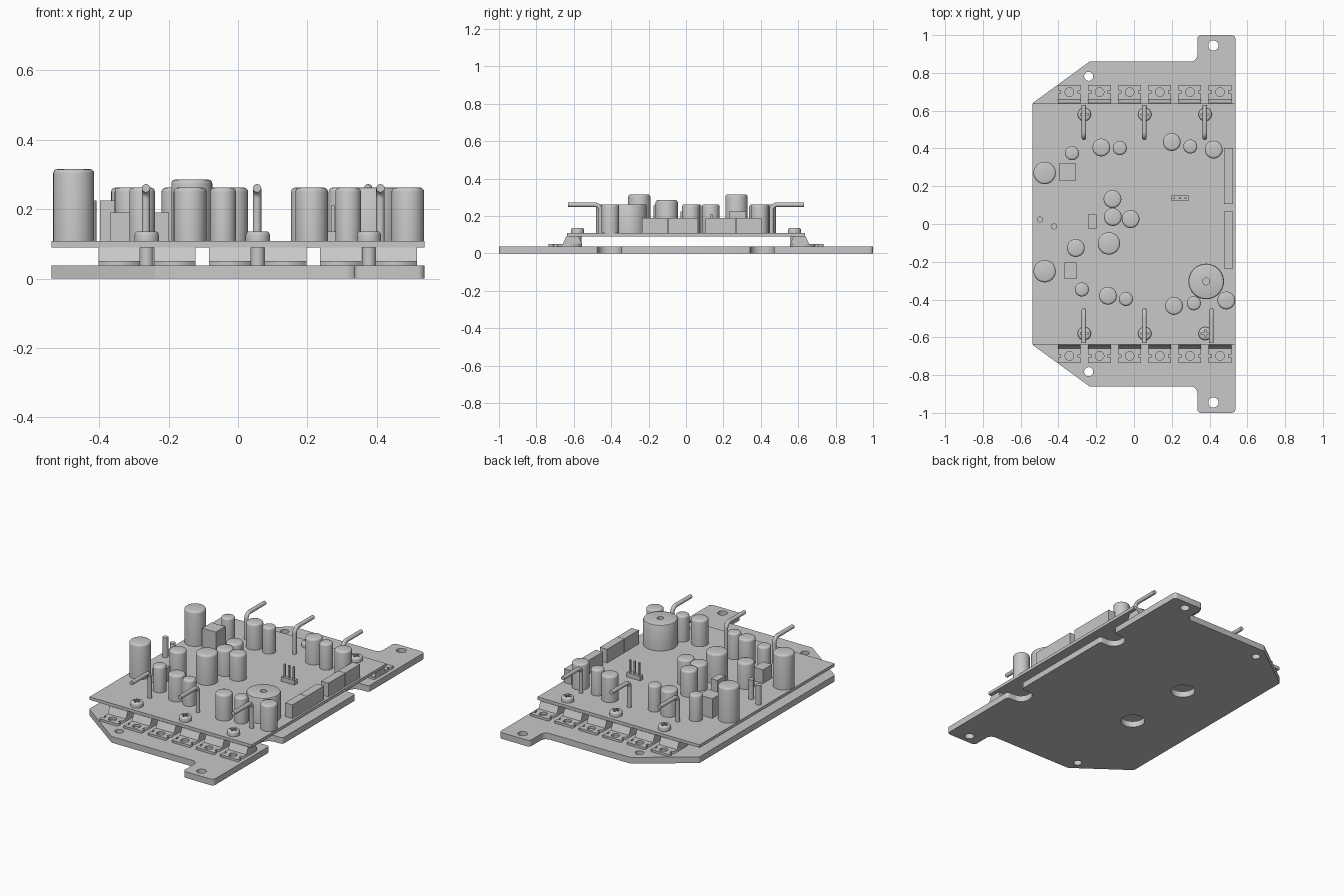
import bpy, bmesh, math
from mathutils import Vector, Matrix

cube = bpy.data.objects.get("Cube")
if cube:
    bpy.data.objects.remove(cube)

gray = bpy.data.materials.new("plain_gray")
gray.use_nodes = True
gray.diffuse_color = (0.58, 0.58, 0.58, 1)
gray.node_tree.nodes["Principled BSDF"].inputs["Base Color"].default_value = (0.58, 0.58, 0.58, 1)

PLATE, BOARD_LOW, BOARD = 0.037, 0.09, 0.108


def add(name, mesh, loc=(0, 0, 0), smooth=True):
    ob = bpy.data.objects.new(name, mesh)
    ob.location = loc
    bpy.context.collection.objects.link(ob)
    if not mesh.materials:
        mesh.materials.append(gray)
    if smooth:
        bpy.ops.object.select_all(action='DESELECT')
        ob.select_set(True)
        bpy.context.view_layer.objects.active = ob
        bpy.ops.object.shade_smooth_by_angle(angle=math.radians(35))
    return ob


def to_mesh(bm):
    bmesh.ops.recalc_face_normals(bm, faces=bm.faces)
    me = bpy.data.meshes.new("part")
    bm.to_mesh(me)
    bm.free()
    return me


def box(name, x, y, z):
    bm = bmesh.new()
    bmesh.ops.create_cube(bm, size=1)
    for v in bm.verts:
        v.co = [(a + b) / 2 + c * (b - a) for (a, b), c in zip((x, y, z), v.co)]
    return add(name, to_mesh(bm), smooth=False)


def lathe(name, profile, loc=(0, 0, 0), steps=32):
    bm = bmesh.new()
    vs = [bm.verts.new((r, 0, z)) for r, z in profile]
    edges = [bm.edges.new(p) for p in zip(vs, vs[1:])]
    bmesh.ops.spin(bm, geom=vs + edges, axis=(0, 0, 1), cent=(0, 0, 0),
                   angle=math.tau, steps=steps, use_duplicate=False)
    bmesh.ops.remove_doubles(bm, verts=bm.verts, dist=0.0002)
    return add(name, to_mesh(bm), loc)


def rod(name, x, y, r, low, high, edge=0.0):
    # Upright cylinder, optionally with a rounded top rim
    top = [(r, high)]
    if edge:
        top = [(r - edge * (1 - math.cos(a)), high - edge * (1 - math.sin(a)))
               for a in (0, math.pi / 6, math.pi / 3, math.pi / 2)]
    return lathe(name, [(0, low), (r, low), *top, (0, high)], (x, y, 0))


def rounded(corners, n=6):
    # Replace each (x, y, radius) corner with a tangent arc
    pts = []
    for i, (x, y, r) in enumerate(corners):
        c = Vector((x, y))
        a = (Vector(corners[i - 1][:2]) - c).normalized()
        b = (Vector(corners[(i + 1) % len(corners)][:2]) - c).normalized()
        half = a.angle(b) / 2
        start = r / math.tan(half)
        mid = c + (a + b).normalized() * (r / math.sin(half))
        u, v = (c + a * start - mid).normalized(), (c + b * start - mid).normalized()
        pts += [mid + u.slerp(v, k / n) * r for k in range(n + 1)]
    return pts


def circle(x, y, r, n=28):
    return [(x + r * math.cos(math.tau * k / n), y + r * math.sin(math.tau * k / n)) for k in range(n)]


def curve_mesh(curve):
    tmp = bpy.data.objects.new("tmp", curve)
    bpy.context.collection.objects.link(tmp)
    deps = bpy.context.evaluated_depsgraph_get()
    me = bpy.data.meshes.new_from_object(tmp.evaluated_get(deps))
    bpy.data.objects.remove(tmp)
    bm = bmesh.new()
    bm.from_mesh(me)
    bmesh.ops.remove_doubles(bm, verts=bm.verts, dist=0.0001)
    return to_mesh(bm)


def sheet(loops, thick):
    # Flat plate with holes, bottom at zero
    cu = bpy.data.curves.new("sheet", 'CURVE')
    cu.dimensions, cu.fill_mode, cu.extrude = '2D', 'BOTH', thick / 2
    for loop in loops:
        sp = cu.splines.new('POLY')
        sp.points.add(len(loop) - 1)
        for p, (x, y) in zip(sp.points, loop):
            p.co = (x, y, 0, 1)
        sp.use_cyclic_u = True
    me = curve_mesh(cu)
    me.transform(Matrix.Translation((0, 0, thick / 2)))
    return me


# Base plate with lugs, edge slots and holes
half = [(.537, .345, .015), (.43, .345, .055), (.43, .47, .055), (.537, .47, .015),
        (.537, 1, .02), (.335, 1, .02), (.335, .86, .035), (-.235, .86, .02), (-.537, .64, .01)]
outline = rounded(half + [(x, -y, r) for x, y, r in reversed(half)])
holes = [circle(x, s * y, r) for s in (1, -1)
         for x, y, r in ((.42, .945, .027), (-.24, .782, .024), (-.175, .22, .068))]
add("base_plate", sheet([outline] + holes, PLATE))

# Circuit board
box("circuit_board", (-.537, .537), (-.637, .637), (BOARD_LOW, BOARD))

# Power devices: metal tab with a hole, and a wedge body
side = [(.06, .555), (.06, .69), (.046, .69), (.046, .708), (.06, .708), (.06, .735)]
tab = sheet([side + [(-x, y) for x, y in reversed(side)], circle(0, .698, .023)], .014)
bm = bmesh.new()
face = bm.faces.new([bm.verts.new((-.06, y, z)) for y, z in
                     ((.66, .01), (.64, .053), (.575, .053), (.555, .01))])
out = bmesh.ops.extrude_face_region(bm, geom=[face])
bmesh.ops.translate(bm, vec=(.12, 0, 0), verts=[v for v in out["geom"] if isinstance(v, bmesh.types.BMVert)])
body = to_mesh(bm)
for s, end in ((-1, "front"), (1, "back")):
    for i in range(6):
        for part, mesh in (("tab", tab), ("body", body)):
            ob = add(f"{end}_device_{part}_{i + 1}", mesh, (-.342 + i * .1595, 0, PLATE), smooth=False)
            if s < 0:
                ob.rotation_euler.z = math.pi

# Cross-head screw, cut once and reused
master = rod("screw_head", 0, 0, .035, 0, .028, .011)
for k, (a, b) in enumerate(((.021, .005), (.005, .021))):
    cutter = box(f"screw_slot_cutter_{k + 1}", (-a, a), (-b, b), (.016, .05))
    cutter.hide_render = True
    mod = master.modifiers.new("slot", 'BOOLEAN')
    mod.operation, mod.object, mod.solver = 'DIFFERENCE', cutter, 'EXACT'
bpy.context.view_layer.update()
head = bpy.data.meshes.new_from_object(master.evaluated_get(bpy.context.evaluated_depsgraph_get()))
for ob in [master] + [m.object for m in master.modifiers]:
    bpy.data.objects.remove(ob)

# Bent wire lead running outward over the board edge
cu = bpy.data.curves.new("wire", 'CURVE')
cu.dimensions, cu.bevel_depth, cu.bevel_resolution, cu.use_fill_caps = '3D', .012, 6, True
bend = [(.457 + .03 * (1 - math.cos(a)), .23 + .03 * math.sin(a))
        for a in (k * math.pi / 12 for k in range(7))]
path = [(.457, BOARD), *bend, (.63, .26)]
sp = cu.splines.new('POLY')
sp.points.add(len(path) - 1)
for p, (y, z) in zip(sp.points, path):
    p.co = (0, y, z, 1)
wire = curve_mesh(cu)

# Screws, spacers and wires on both ends
for s, end in ((-1, "front"), (1, "back")):
    for i, x in enumerate((-.265, .055, .375)):
        add(f"{end}_screw_{i + 1}", head, (x + .002, s * .58, BOARD))
        rod(f"{end}_spacer_{i + 1}", x + .002, s * .58, .02, PLATE, BOARD_LOW)
        wx = .41 if s < 0 and i == 2 else x
        ob = add(f"{end}_wire_{i + 1}", wire, (wx, 0, 0))
        if s < 0:
            ob.rotation_euler.z = math.pi

# Capacitors grouped by radius and top height
groups = {
    (.059, .315): [(-.475, .27), (-.475, -.25)],
    (.059, .285): [(-.135, -.103)],
    (.047, .262): [(-.175, .405), (.198, .434), (.42, .394), (-.116, .132), (-.114, .037),
                   (-.02, .026), (-.31, -.127), (-.14, -.38), (.21, -.434), (.487, -.405)],
    (.037, .262): [(-.33, .375), (-.077, .402), (.296, .41), (-.278, -.347),
                   (-.045, -.397), (.315, -.42)],
}
for (r, top), spots in groups.items():
    for x, y in spots:
        rod("capacitor", x + .002, y, r, BOARD, top, .012)

# Round buzzer with a centre hole
lathe("buzzer", [(0, BOARD), (.094, BOARD), (.094, .254), (.091, .26), (.086, .262),
                 (.018, .262), (.018, .24), (0, .24)], (.382, -.304, 0), 48)

# Small posts, blocks and edge connectors
for x, y in ((-.498, .024), (-.423, -.013)):
    rod("post", x, y, .016, BOARD, .225)
box("large_block", (-.398, -.308), (.23, .32), (BOARD, .225))
box("small_block", (-.367, -.305), (-.29, -.205), (BOARD, .19))
box("thin_block", (-.243, -.199), (-.025, .05), (BOARD, .19))
for low, mid, high in ((.105, .265, .403), (-.235, -.098, .065)):
    box("edge_connector", (.477, .525), (low, mid - .001), (BOARD, .19))
    box("edge_connector", (.477, .525), (mid + .001, high), (BOARD, .19))

# Three-pin header
box("pin_header", (.198, .288), (.123, .15), (BOARD, .135))
for i in range(3):
    x = .213 + i * .03
    box("header_pin", (x - .005, x + .005), (.1315, .1415), (.135, .21))
